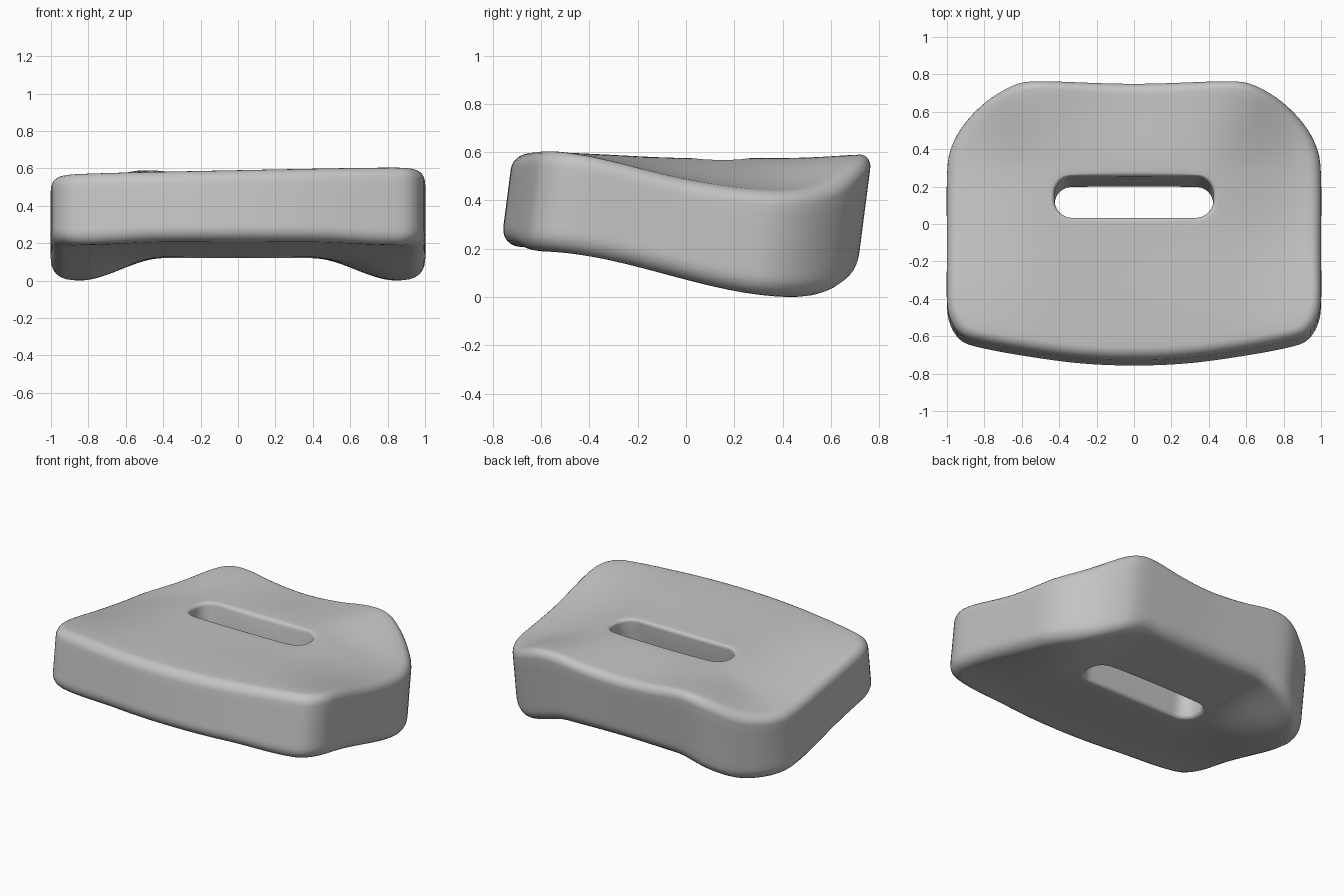
import bpy, bmesh, math
from mathutils import Vector

cube = bpy.data.objects.get("Cube")
if cube:
    bpy.data.objects.remove(cube)

COLUMNS = 160
SHEAR = 0.13          # the walls lean backwards
R_TOP, R_BOTTOM, R_SLOT = 0.06, 0.08, 0.025


def smooth(a, b, v):
    u = min(max((v - a) / (b - a), 0), 1)
    return u * u * (3 - 2 * u)


def lerp(a, b, k):
    return a + (b - a) * k


# Seat surface: level middle, sides falling away towards the back
def top_height(x, y):
    back = smooth(0.25, 0.75, y)
    z = 0.59 - 0.015 * smooth(-0.6, 0, y)
    z -= 0.14 * smooth(0.35, 1, abs(x)) * smooth(-0.7, 0.45, y)
    z += 0.02 * x * (1 - smooth(-0.6, 0.1, y))
    hump = math.exp(-((abs(x) - 0.62) / 0.2) ** 2)
    return z + back * (0.05 * hump - 0.025 * (1 - smooth(0, 0.5, abs(x))))


# Underside: arched middle, two low lobes at the back
def bottom_height(x, y):
    middle = 0.21 - 0.09 * smooth(-0.75, 0.15, y)
    side = 0.19 * (1 - smooth(-0.6, 0.5, y))
    return lerp(middle, side, smooth(0.4, 0.85, abs(x)))


# Closed curve helpers
def mirrored(half):
    return half + [(-x, y) for x, y in reversed(half[1:-1])]


def rounded(points, steps=8):
    pts = [Vector(p) for p in points]
    n, out = len(pts), []
    for i in range(n):
        a, b, c, d = (pts[(i + k) % n] for k in (-1, 0, 1, 2))
        for s in range(steps):
            t = s / steps
            out.append(0.5 * (2 * b + (c - a) * t + (2 * a - 5 * b + 4 * c - d) * t ** 2
                              + (3 * b - a - 3 * c + d) * t ** 3))
    return out


def resample(loop, count):
    pts = [Vector(p) for p in loop]
    pts.append(pts[0])
    lengths = [(b - a).length for a, b in zip(pts, pts[1:])]
    total, out, i, done = sum(lengths), [], 0, 0
    for k in range(count):
        target = total * k / count
        while done + lengths[i] < target and i < len(lengths) - 1:
            done += lengths[i]
            i += 1
        out.append(pts[i].lerp(pts[i + 1], (target - done) / lengths[i]))
    return out


# Outer outline and hand slot
outline = mirrored([(0, -.745), (.3, -.732), (.6, -.69), (.85, -.64), (.93, -.605),
                    (.98, -.53), (1, -.42), (1, -.1), (1, .25), (.98, .4), (.91, .53),
                    (.8, .64), (.68, .71), (.58, .74), (.4, .742), (0, .735)])
outer = resample(rounded(outline), COLUMNS)

slot_half = [(0, 0.01)]
for y_mid, start in ((0.105, -90), (0.135, 0)):
    for step in range(7):
        a = math.radians(start + step * 15)
        slot_half.append((0.33 + 0.095 * math.cos(a), y_mid + 0.095 * math.sin(a)))
slot_half.append((0, 0.23))
slot = resample(mirrored(slot_half), COLUMNS)

# Cross-section rows: fraction from slot to outline, offset, height fraction, height offset
ANGLES = [math.radians(15 * i) for i in range(7)]
FLATS = [i / 14 for i in range(1, 14)]
WALL = [0.75, 0.5, 0.25]
rows = [(0, R_SLOT * (1 - math.sin(a)), 1, -R_SLOT * (1 - math.cos(a))) for a in reversed(ANGLES)]
rows += [(k, lerp(R_SLOT, -R_TOP, k), 1, 0) for k in FLATS]
rows += [(1, -R_TOP * (1 - math.sin(a)), 1, -R_TOP * (1 - math.cos(a))) for a in ANGLES]
rows += [(1, 0, f, 0) for f in WALL]
rows += [(1, -R_BOTTOM * (1 - math.sin(a)), 0, R_BOTTOM * (1 - math.cos(a))) for a in reversed(ANGLES)]
rows += [(k, lerp(R_SLOT, -R_BOTTOM, k), 0, 0) for k in reversed(FLATS)]
rows += [(0, R_SLOT * (1 - math.sin(a)), 0, R_SLOT * (1 - math.cos(a))) for a in ANGLES]
rows += [(0, 0, f, 0) for f in reversed(WALL)]

# Sweep the cross-section around the slot
bm = bmesh.new()
rings = []
for k, offset, level, dz in rows:
    ring = []
    for a, b in zip(slot, outer):
        span = b - a
        p = a + span * k + span.normalized() * offset
        z = lerp(bottom_height(*p), top_height(*p), level) + dz
        ring.append(bm.verts.new((p.x, p.y + SHEAR * (z - 0.38), z)))
    rings.append(ring)
for i, ring in enumerate(rings):
    after = rings[(i + 1) % len(rings)]
    for j in range(COLUMNS):
        n = (j + 1) % COLUMNS
        bm.faces.new((ring[j], ring[n], after[n], after[j]))
bmesh.ops.recalc_face_normals(bm, faces=bm.faces)

mesh = bpy.data.meshes.new("seat_cushion")
bm.to_mesh(mesh)
bm.free()
seat = bpy.data.objects.new("seat_cushion", mesh)
bpy.context.collection.objects.link(seat)

# Plain grey material
grey = bpy.data.materials.new("plain grey")
grey.use_nodes = True
colour = (0.55, 0.55, 0.55, 1)
grey.diffuse_color = colour
grey.node_tree.nodes["Principled BSDF"].inputs["Base Color"].default_value = colour
mesh.materials.append(grey)

bpy.ops.object.select_all(action='DESELECT')
seat.select_set(True)
bpy.context.view_layer.objects.active = seat
bpy.ops.object.shade_smooth_by_angle(angle=math.radians(40))
